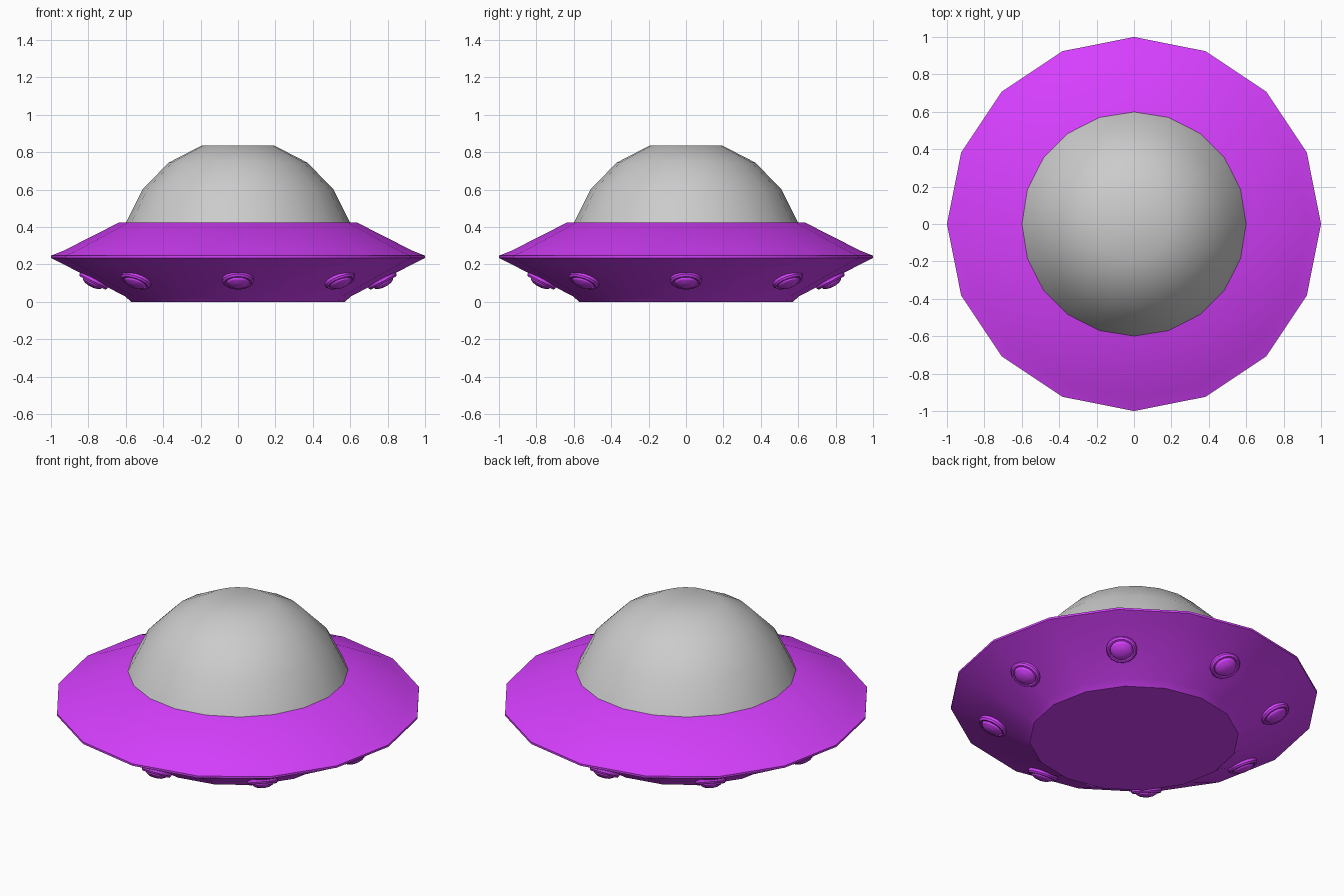
import bpy, bmesh, math
from mathutils import Matrix, Vector

if "Cube" in bpy.data.objects:
    bpy.data.objects.remove(bpy.data.objects["Cube"])

purple = bpy.data.materials.new("purple")
purple.diffuse_color = (0.68, 0.05, 1.0, 1.0)
purple.use_nodes = True
purple.node_tree.nodes["Principled BSDF"].inputs["Base Color"].default_value = purple.diffuse_color


def lathe(name, profile, sides, mat=None, matrix=None, angle=30):
    """Revolve (radius, z) points around z and cap both ends."""
    bm = bmesh.new()
    rings = []
    for r, z in profile:
        rings.append([bm.verts.new((r * math.cos(2 * math.pi * i / sides),
                                    r * math.sin(2 * math.pi * i / sides), z))
                      for i in range(sides)])
    for a, b in zip(rings, rings[1:]):
        for i in range(sides):
            j = (i + 1) % sides
            bm.faces.new((a[i], a[j], b[j], b[i]))
    bm.faces.new(rings[0][::-1])
    bm.faces.new(rings[-1])
    mesh = bpy.data.meshes.new(name)
    bm.to_mesh(mesh)
    bm.free()
    obj = bpy.data.objects.new(name, mesh)
    bpy.context.collection.objects.link(obj)
    if mat:
        mesh.materials.append(mat)
    if matrix:
        obj.matrix_world = matrix
    bpy.ops.object.select_all(action='DESELECT')
    obj.select_set(True)
    bpy.context.view_layer.objects.active = obj
    bpy.ops.object.shade_smooth_by_angle(angle=math.radians(angle))
    return obj


# Saucer hull with a thin rim
lathe("saucer_hull", [(0.57, 0), (0.605, 0.03), (0.93, 0.2), (1, 0.235),
                      (1, 0.247), (0.93, 0.275), (0.635, 0.425)], 16, purple)

# Flat-topped dome: rings of a sphere every 18 degrees
dome = [(0.63 * math.sin(math.radians(a)), 0.227 + 0.64 * math.cos(math.radians(a)))
        for a in (72, 54, 36, 18)]
lathe("dome", dome, 20, angle=40)

# Eight domed lamps in raised rims, set into the sloping underside
lamp = [(0.084, -0.01), (0.084, 0.008), (0.076, 0.018), (0.066, 0.018),
        (0.062, 0.010), (0.055, 0.024), (0.036, 0.035), (0.015, 0.039)]
for k in range(8):
    a = k * math.pi / 4
    out = Vector((math.cos(a), math.sin(a), 0))
    normal = out * math.sin(math.radians(27.5)) - Vector((0, 0, math.cos(math.radians(27.5))))
    turn = normal.to_track_quat('Z', 'Y').to_matrix().to_4x4()
    place = Matrix.Translation(out * 0.77 + Vector((0, 0, 0.117)))
    lathe(f"lamp_{k + 1}", lamp, 16, purple, place @ turn)
